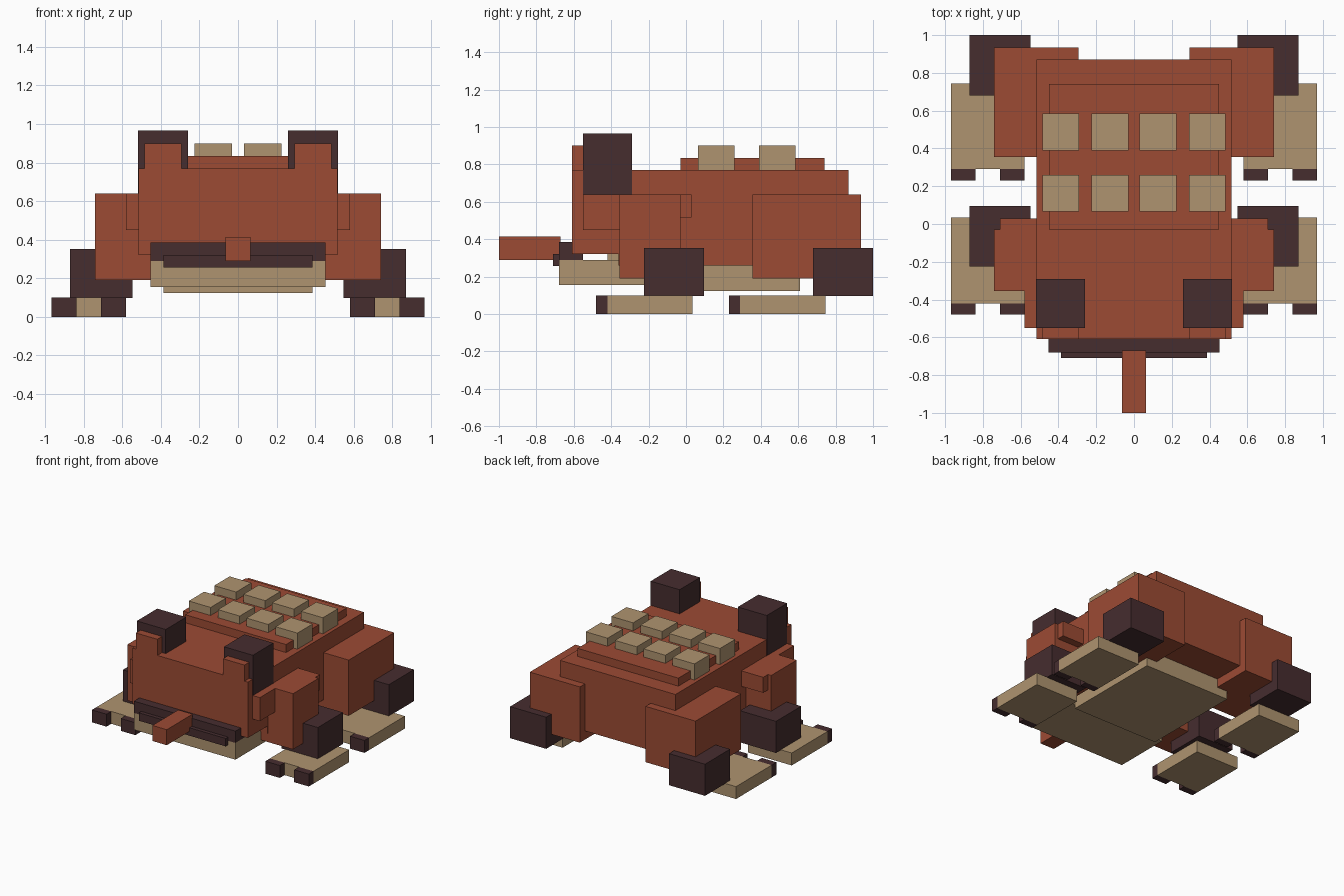
import bpy
import bmesh

if "Cube" in bpy.data.objects:
    bpy.data.objects.remove(bpy.data.objects["Cube"])


def material(name, rgb):
    m = bpy.data.materials.new(name)
    m.diffuse_color = (*rgb, 1.0)
    m.use_nodes = True
    m.node_tree.nodes["Principled BSDF"].inputs["Base Color"].default_value = m.diffuse_color
    return m


RED = material("rust_red", (0.332, 0.070, 0.034))
DARK = material("dark_brown", (0.061, 0.026, 0.028))
TAN = material("tan", (0.430, 0.296, 0.160))


def box(name, mat, x, y, z):
    """Box from (min, max) ranges on each axis."""
    bm = bmesh.new()
    bmesh.ops.create_cube(bm, size=1.0)
    for v in bm.verts:
        v.co = [r[1] if c > 0 else r[0] for c, r in zip(v.co, (x, y, z))]
    mesh = bpy.data.meshes.new(name)
    bm.to_mesh(mesh)
    bm.free()
    mesh.materials.append(mat)
    obj = bpy.data.objects.new(name, mesh)
    bpy.context.collection.objects.link(obj)
    return obj


def pair(name, mat, x, y, z):
    """Matching boxes on the right and left sides."""
    box(name + "_right", mat, x, y, z)
    box(name + "_left", mat, (-x[1], -x[0]), y, z)


# Head, torso and raised back plate
box("head", RED, (-0.515, 0.515), (-0.61, -0.36), (0.32, 0.77))
box("torso", RED, (-0.515, 0.515), (-0.36, 0.87), (0.26, 0.77))
box("back_plate", RED, (-0.45, 0.45), (-0.03, 0.74), (0.77, 0.835))

# Two rows of warts on the back
for y in ((0.065, 0.26), (0.39, 0.585)):
    pair("inner_wart", TAN, (0.03, 0.225), y, (0.77, 0.90))
    pair("outer_wart", TAN, (0.29, 0.485), y, (0.77, 0.90))

# Eyes with lids in front
pair("eye", DARK, (0.26, 0.518), (-0.55, -0.29), (0.64, 0.965))
pair("eyelid", RED, (0.293, 0.485), (-0.61, -0.55), (0.77, 0.90))

# Mouth, jaw, tongue and belly
box("mouth", DARK, (-0.453, 0.453), (-0.68, -0.55), (0.29, 0.385))
box("lower_lip", DARK, (-0.387, 0.387), (-0.71, -0.66), (0.256, 0.32))
box("tongue", RED, (-0.064, 0.064), (-1.0, -0.67), (0.29, 0.415))
box("jaw", TAN, (-0.453, 0.453), (-0.68, -0.22), (0.155, 0.29))
box("throat", TAN, (-0.387, 0.387), (-0.42, -0.22), (0.26, 0.32))
box("belly", TAN, (-0.387, 0.387), (-0.22, 0.61), (0.123, 0.27))

# Shoulders and upper legs
pair("shoulder_front", RED, (0.48, 0.58), (-0.55, -0.35), (0.45, 0.64))
pair("shoulder_back", RED, (0.48, 0.71), (-0.04, 0.03), (0.515, 0.64))
pair("front_leg", RED, (0.42, 0.74), (-0.355, -0.03), (0.19, 0.64))
pair("hind_leg", RED, (0.293, 0.74), (0.355, 0.935), (0.19, 0.64))

# Ankles, feet and toes, the same at front and back
for label, dy in (("front", 0.0), ("hind", 0.71)):
    pair(label + "_ankle", DARK, (0.548, 0.87),
         (-0.225 + dy + 0.195 * (dy > 0), 0.095 + dy + 0.195 * (dy > 0)), (0.097, 0.352))
    pair(label + "_foot", TAN, (0.58, 0.968), (-0.42 + dy, 0.035 + dy), (0.0, 0.10))
    for x in ((0.58, 0.71), (0.838, 0.968)):
        pair(label + "_toe", DARK, x, (-0.48 + dy, -0.42 + dy), (0.0, 0.10))
